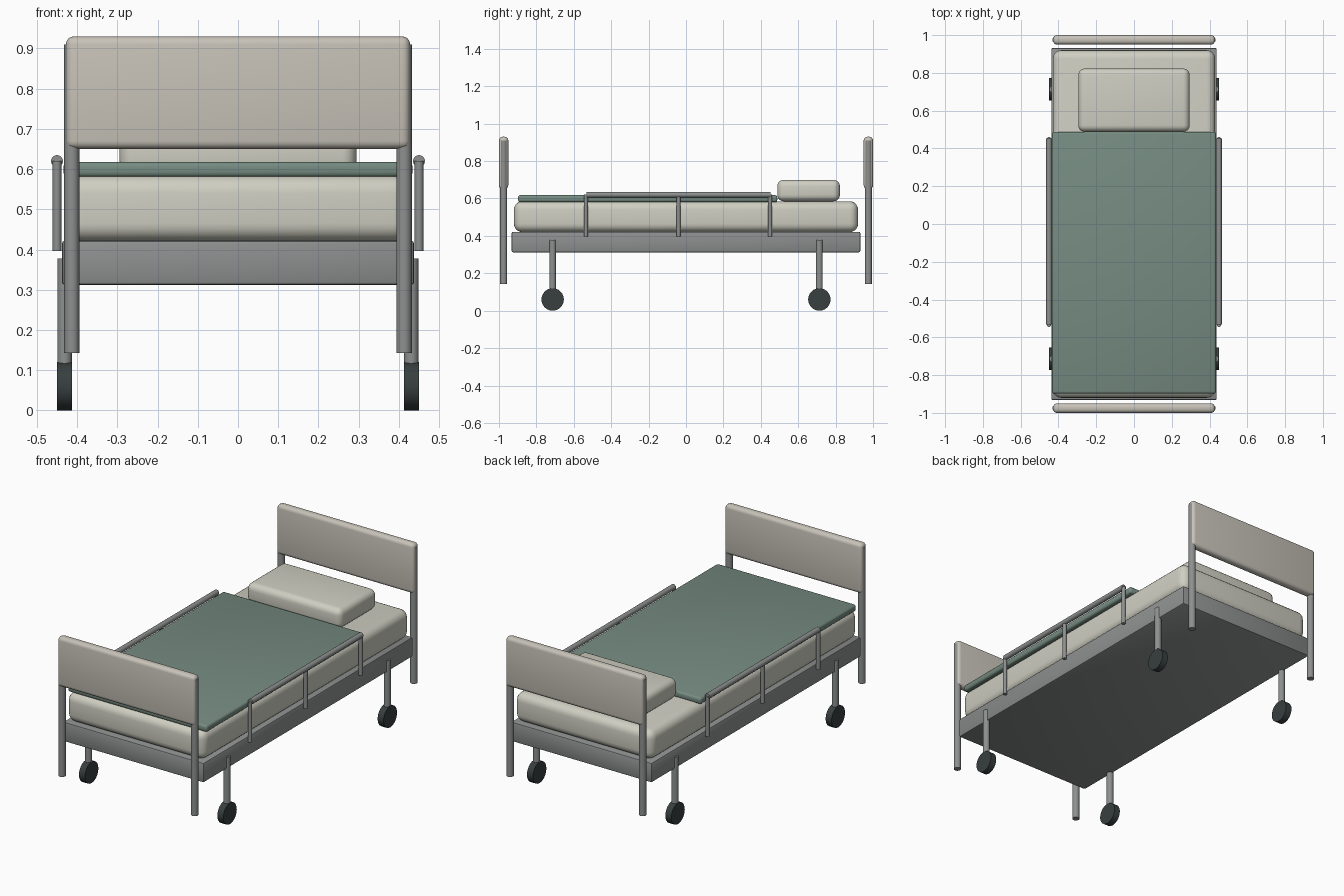
import bpy
import math

cube = bpy.data.objects.get("Cube")
if cube:
    bpy.data.objects.remove(cube, do_unlink=True)


def material(name, r, g, b):
    mat = bpy.data.materials.new(name)
    mat.use_nodes = True
    mat.diffuse_color = (r, g, b, 1)
    mat.node_tree.nodes["Principled BSDF"].inputs["Base Color"].default_value = (r, g, b, 1)
    return mat


METAL = material("grey_metal", 0.27, 0.28, 0.28)
PANEL = material("beige_panel", 0.57, 0.54, 0.48)
LINEN = material("cream_linen", 0.62, 0.62, 0.54)
BLANKET = material("green_blanket", 0.18, 0.26, 0.22)
RUBBER = material("dark_rubber", 0.04, 0.05, 0.05)


def finish(obj, name, mat):
    obj.name = name
    obj.data.materials.append(mat)
    bpy.ops.object.shade_smooth_by_angle(angle=math.radians(35))
    return obj


def rounded_box(name, x, y, z, mat, bevel, segments=4):
    """Box spanning the (low, high) pairs x, y and z, with rounded edges."""
    spans = (x, y, z)
    bpy.ops.mesh.primitive_cube_add(size=1, location=[sum(s) / 2 for s in spans])
    obj = bpy.context.object
    obj.scale = [s[1] - s[0] for s in spans]
    bpy.ops.object.transform_apply(location=False, rotation=False, scale=True)
    mod = obj.modifiers.new("rounded_edges", "BEVEL")
    mod.width = bevel
    mod.segments = segments
    bpy.ops.object.modifier_apply(modifier=mod.name)
    return finish(obj, name, mat)


def tube(name, centre, radius, length, mat, axis="Z", sides=16):
    turn = {"X": (0, math.pi / 2, 0), "Y": (math.pi / 2, 0, 0), "Z": (0, 0, 0)}[axis]
    bpy.ops.mesh.primitive_cylinder_add(vertices=sides, radius=radius, depth=length,
                                        location=centre, rotation=turn)
    return finish(bpy.context.object, name, mat)


def upright(name, x, y, low, high, radius):
    return tube(name, (x, y, (low + high) / 2), radius, high - low, METAL)


# Bed base and bedding
rounded_box("bed_frame", (-0.438, 0.438), (-0.932, 0.932), (0.312, 0.422), METAL, 0.008, 2)
rounded_box("mattress", (-0.43, 0.43), (-0.92, 0.92), (0.42, 0.585), LINEN, 0.045, 5)
rounded_box("blanket", (-0.434, 0.434), (-0.898, 0.488), (0.58, 0.618), BLANKET, 0.012, 3)
rounded_box("pillow", (-0.295, 0.295), (0.488, 0.823), (0.585, 0.70), LINEN, 0.035, 5)

# End boards with their posts
for end, y in (("foot", -0.975), ("head", 0.975)):
    rounded_box(end + "board", (-0.428, 0.428), (y - 0.025, y + 0.025), (0.65, 0.93), PANEL, 0.02)
    for side, s in (("left", 1), ("right", -1)):
        upright(f"{end}_post_{side}", s * 0.413, y, 0.143, 0.91, 0.019)

# Side rails, wheel legs and wheels
for side, s in (("left", 1), ("right", -1)):
    tube(f"side_rail_{side}", (s * 0.45, -0.04, 0.62), 0.015, 0.985, METAL, "Y")
    for i, y in enumerate((-0.535, -0.04, 0.45)):
        upright(f"rail_support_{side}_{i + 1}", s * 0.45, y, 0.396, 0.62, 0.011)
    for end, y in (("foot", -0.713), ("head", 0.713)):
        upright(f"wheel_leg_{end}_{side}", s * 0.431, y, 0.1, 0.378, 0.018)
        tube(f"wheel_{end}_{side}", (s * 0.431, y, 0.06), 0.06, 0.037, RUBBER, "X", 24)
